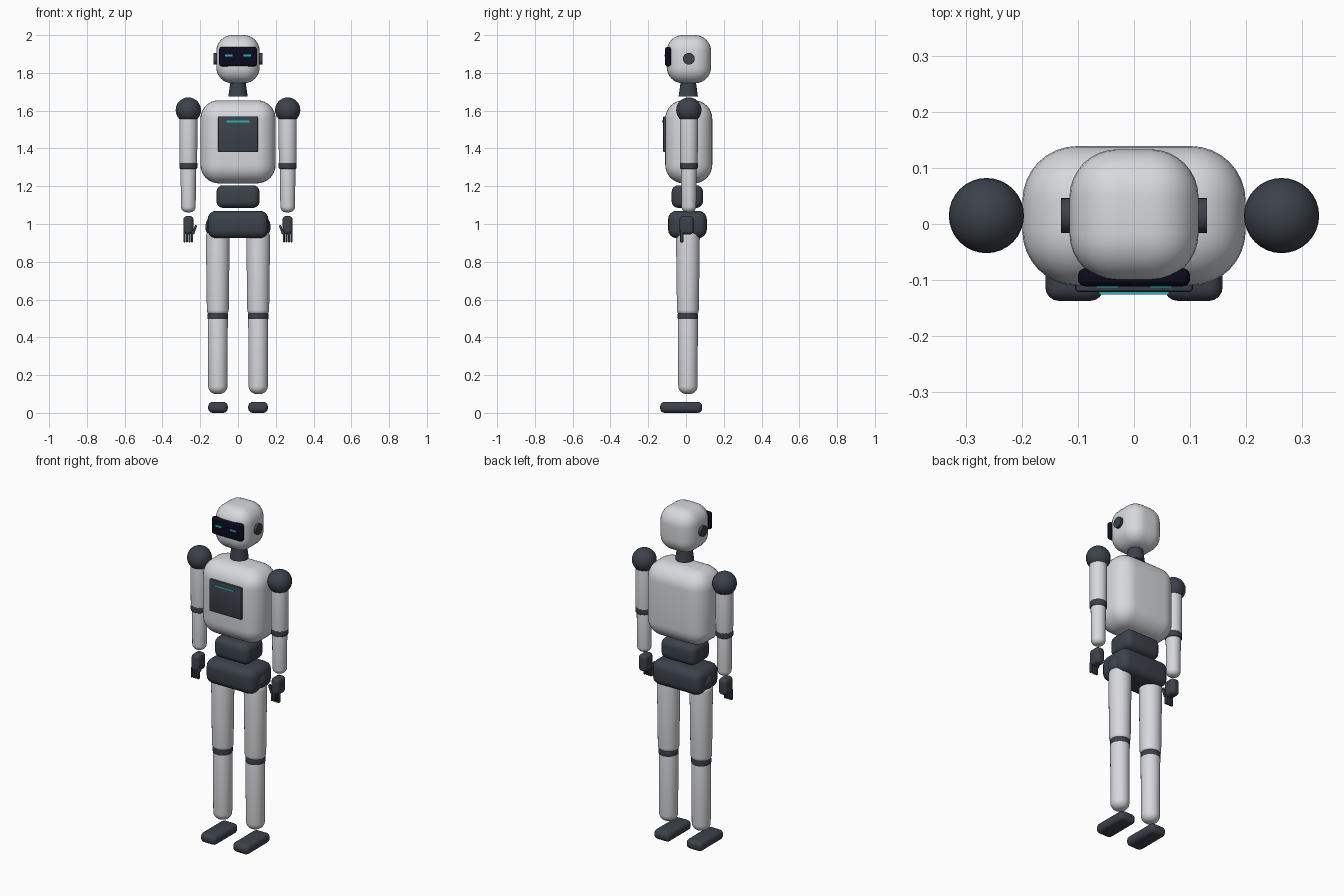
import bpy, bmesh, math
from mathutils import Matrix, Vector

if "Cube" in bpy.data.objects:
    bpy.data.objects.remove(bpy.data.objects["Cube"])


def material(name, rgb):
    m = bpy.data.materials.new(name)
    m.diffuse_color = (*rgb, 1)
    m.use_nodes = True
    m.node_tree.nodes["Principled BSDF"].inputs["Base Color"].default_value = m.diffuse_color
    return m


SHELL = material("pale_shell", (0.68, 0.69, 0.72))
JOINT = material("dark_joint", (0.045, 0.054, 0.070))
VISOR = material("visor_black", (0.003, 0.003, 0.013))
GLOW = material("cyan_glow", (0.02, 0.45, 0.55))


def finish(name, bm, mat, loc=(0, 0, 0)):
    bmesh.ops.recalc_face_normals(bm, faces=bm.faces)
    me = bpy.data.meshes.new(name)
    bm.to_mesh(me)
    bm.free()
    me.materials.append(mat)
    ob = bpy.data.objects.new(name, me)
    bpy.context.collection.objects.link(ob)
    ob.location = loc
    bpy.ops.object.select_all(action='DESELECT')
    ob.select_set(True)
    bpy.context.view_layer.objects.active = ob
    bpy.ops.object.shade_smooth_by_angle(angle=math.radians(35))
    return ob


def box(name, lo, hi, mat, bevel=0.0, segs=4, tilt=0.0):
    """Rounded box between two corners, optionally tilted about y."""
    lo, hi = Vector(lo), Vector(hi)
    bm = bmesh.new()
    bmesh.ops.create_cube(bm, size=1)
    bmesh.ops.scale(bm, vec=hi - lo, verts=bm.verts)
    if bevel:
        bmesh.ops.bevel(bm, geom=bm.edges[:], offset=bevel, segments=segs,
                        profile=0.5, affect='EDGES')
    bmesh.ops.rotate(bm, matrix=Matrix.Rotation(tilt, 3, 'Y'), verts=bm.verts)
    return finish(name, bm, mat, (lo + hi) / 2)


def limb(name, x, y, z0, z1, r0, r1, mat, round0=0.0, round1=0.0, sides=32):
    """Upright tapered tube with rounded ends."""
    prof = []
    for i in range(7):
        a = math.pi / 2 * i / 6
        prof.append((r0 - round0 * (1 - math.sin(a)), z0 + round0 * (1 - math.cos(a))))
        if not round0:
            break
    for i in range(7):
        a = math.pi / 2 * (1 - i / 6)
        prof.append((r1 - round1 * (1 - math.sin(a)), z1 - round1 * (1 - math.cos(a))))
        if not round1:
            break
    if not round0:
        prof[0] = (r0, z0)
    if not round1:
        prof[-1] = (r1, z1)
    bm = bmesh.new()
    rings = [[bm.verts.new((r * math.cos(2 * math.pi * k / sides),
                            r * math.sin(2 * math.pi * k / sides), z))
              for k in range(sides)] for r, z in prof]
    for a, b in zip(rings, rings[1:]):
        for k in range(sides):
            n = (k + 1) % sides
            bm.faces.new((a[k], a[n], b[n], b[k]))
    bm.faces.new(rings[0][::-1])
    bm.faces.new(rings[-1])
    return finish(name, bm, mat, (x, y, 0))


def ball(name, loc, r, mat):
    bm = bmesh.new()
    bmesh.ops.create_uvsphere(bm, u_segments=32, v_segments=16, radius=r)
    return finish(name, bm, mat, loc)


# Head, visor and neck
box("head", (-0.115, -0.102, 1.745), (0.115, 0.133, 2.0), SHELL, 0.085, 8)
box("visor", (-0.10, -0.111, 1.835), (0.10, -0.079, 1.937), VISOR, 0.013)
limb("neck", 0, 0.012, 1.675, 1.77, 0.051, 0.038, JOINT)

# Torso and chest panel
box("torso", (-0.199, -0.11, 1.215), (0.199, 0.139, 1.655), SHELL, 0.098, 8)
box("chest_panel", (-0.105, -0.121, 1.38), (0.105, -0.095, 1.57), JOINT, 0.006, 2)
box("chest_light", (-0.062, -0.126, 1.538), (0.062, -0.119, 1.547), GLOW)

# Waist and pelvis
box("waist", (-0.114, -0.076, 1.085), (0.114, 0.090, 1.205), JOINT, 0.035)
box("pelvis", (-0.161, -0.095, 0.925), (0.161, 0.110, 1.07), JOINT, 0.045)

for s, side in ((-1, "right"), (1, "left")):
    def sbox(name, lo, hi, *args, **kw):
        xs = sorted((s * lo[0], s * hi[0]))
        return box(f"{side}_{name}", (xs[0], *lo[1:]), (xs[1], *hi[1:]), *args, **kw)

    # Eye and ear disc
    sbox("eye", (0.028, -0.114, 1.888), (0.068, -0.109, 1.898), GLOW)
    bm = bmesh.new()
    bmesh.ops.create_cone(bm, cap_ends=True, segments=32, radius1=0.031,
                          radius2=0.031, depth=0.04,
                          matrix=Matrix.Rotation(math.pi / 2, 4, 'Y'))
    finish(f"{side}_ear", bm, JOINT, (s * 0.11, 0.015, 1.875))

    # Arm
    ax, ay = s * 0.263, 0.015
    ball(f"{side}_shoulder", (ax, ay, 1.603), 0.067, JOINT)
    limb(f"{side}_upper_arm", ax, ay, 1.30, 1.60, 0.047, 0.048, SHELL, 0.03, 0.03)
    limb(f"{side}_elbow", ax, ay, 1.291, 1.328, 0.0475, 0.0475, JOINT, 0.008, 0.008)
    limb(f"{side}_forearm", ax, ay, 1.062, 1.315, 0.039, 0.041, SHELL, 0.03, 0.02)

    # Hand with four fingers and a thumb
    sbox("palm", (0.236, -0.034, 0.945), (0.289, 0.040, 1.042), JOINT, 0.018)
    for i in range(4):
        fx = 0.2375 + i * 0.0137
        sbox(f"finger_{i + 1}", (fx, -0.031, 0.903), (fx + 0.010, -0.014, 0.965), JOINT, 0.003, 2)
    sbox("thumb", (0.224, -0.030, 0.945), (0.236, -0.014, 0.995), JOINT, 0.003, 2, tilt=-s * 0.35)

    # Leg
    lx, ly = s * 0.107, 0.010
    ball(f"{side}_hip", (lx, ly, 0.985), 0.066, JOINT)
    limb(f"{side}_thigh", lx, ly, 0.515, 0.965, 0.058, 0.063, SHELL, 0.03, 0.03)
    limb(f"{side}_knee", lx, ly, 0.493, 0.53, 0.054, 0.054, JOINT, 0.008, 0.008)
    limb(f"{side}_shin", lx, ly, 0.10, 0.515, 0.051, 0.053, SHELL, 0.042, 0.02)

    # Foot
    sbox("foot", (0.054, -0.137, 0.0), (0.158, 0.086, 0.058), JOINT, 0.024)
